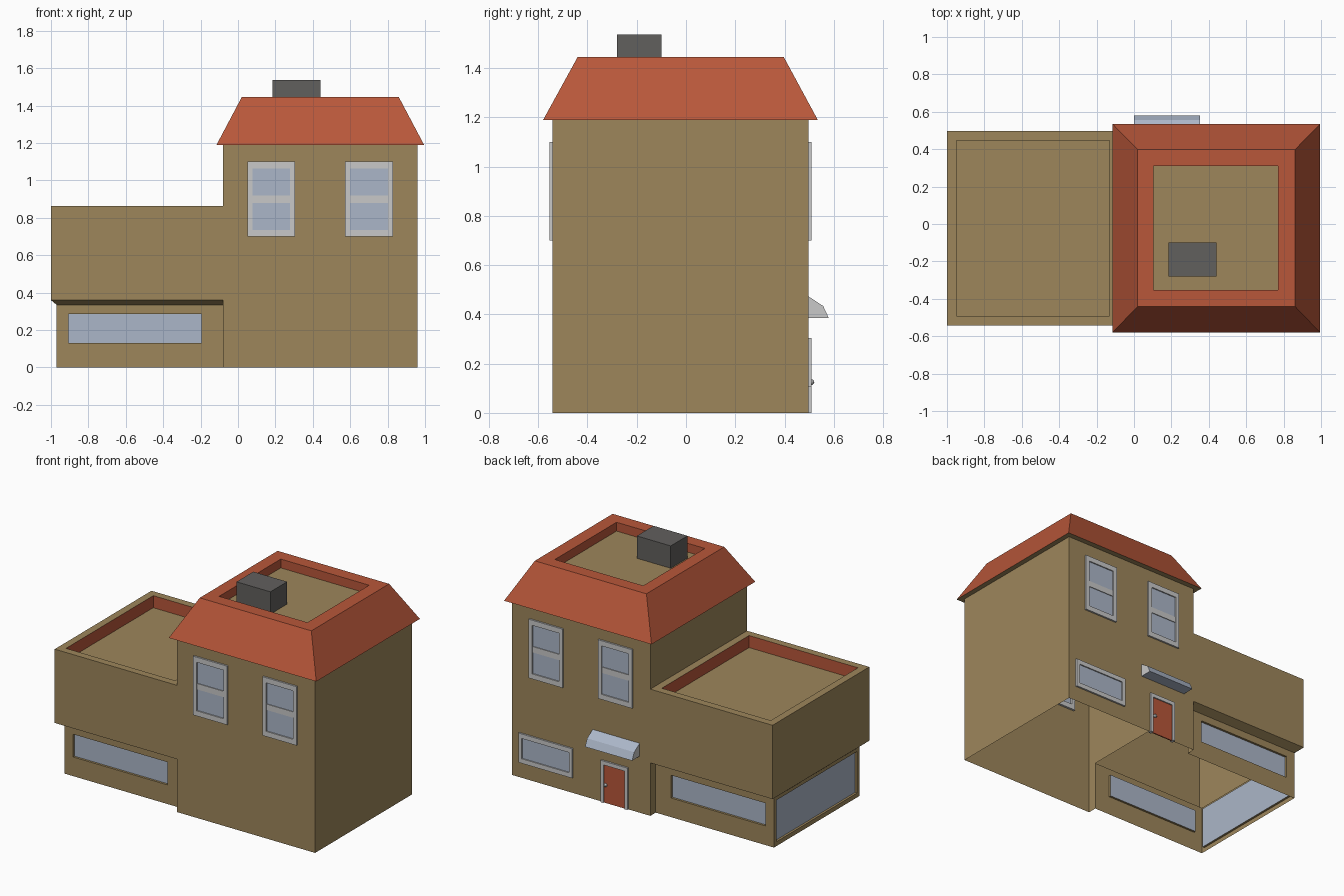
import bpy, bmesh
from mathutils import Vector

if "Cube" in bpy.data.objects:
    bpy.data.objects.remove(bpy.data.objects["Cube"])


def mat(name, rgb):
    m = bpy.data.materials.new(name)
    m.diffuse_color = (*rgb, 1)
    m.use_nodes = True
    m.node_tree.nodes["Principled BSDF"].inputs["Base Color"].default_value = m.diffuse_color
    return m


WALL = mat("tan_wall", (0.34, 0.24, 0.105))
RED = mat("brick_red", (0.48, 0.095, 0.042))
GLASS = mat("pale_blue_glass", (0.41, 0.47, 0.58))
FRAME = mat("light_grey_frame", (0.58, 0.58, 0.58))
DARK = mat("chimney_grey", (0.12, 0.115, 0.11))


def finish(name, bm, mats):
    me = bpy.data.meshes.new(name)
    bm.to_mesh(me)
    bm.free()
    for m in mats:
        me.materials.append(m)
    ob = bpy.data.objects.new(name, me)
    bpy.context.collection.objects.link(ob)
    return ob


def loft(rects, band_mats, cap=None):
    """Stack of rectangles (x0, x1, y0, y1, z) joined by quads."""
    bm = bmesh.new()
    rings = [[bm.verts.new(p) for p in ((a, c, z), (b, c, z), (b, d, z), (a, d, z))]
             for a, b, c, d, z in rects]
    for lo, hi, mi in zip(rings, rings[1:], band_mats):
        for i in range(4):
            j = (i + 1) % 4
            bm.faces.new((lo[i], lo[j], hi[j], hi[i])).material_index = mi
    if cap is not None:
        bm.faces.new(rings[-1]).material_index = cap
    bm.normal_update()
    return bm


def wall_face(bm, direction, zmax):
    """Upright face pointing in the direction, with its centre below zmax."""
    return next(f for f in bm.faces if f.normal.dot(Vector(direction)) > 0.99
                and f.calc_center_median().z < zmax)


def punch(bm, face, u0, u1, z0, z1, depth=0.0, mi=None):
    """Inset a rectangle in a wall; recess it as a pane, or leave it open."""
    ax = 0 if abs(face.normal.y) > 0.5 else 1
    n = face.normal.copy()
    c = face.calc_center_median()
    bmesh.ops.inset_individual(bm, faces=[face], thickness=0.01)
    for v in face.verts:
        v.co[ax] = u0 if v.co[ax] < c[ax] else u1
        v.co.z = z0 if v.co.z < c.z else z1
    if mi is None:
        bmesh.ops.delete(bm, geom=[face], context='FACES_ONLY')
        return
    new = bmesh.ops.extrude_discrete_faces(bm, faces=[face])["faces"][0]
    for v in new.verts:
        v.co -= n * depth
    new.material_index = mi


def boxes(name, items, mats):
    """Joined boxes given as (x0, x1, y0, y1, z0, z1, material index)."""
    bm = bmesh.new()
    for x0, x1, y0, y1, z0, z1, mi in items:
        vs = bmesh.ops.create_cube(bm, size=1)["verts"]
        for v in vs:
            v.co = Vector((x1 if v.co.x > 0 else x0, y1 if v.co.y > 0 else y0,
                           z1 if v.co.z > 0 else z0))
        for f in {f for v in vs for f in v.link_faces}:
            f.material_index = mi
    return finish(name, bm, mats)


Y0, Y1 = -0.542, 0.498            # front and back walls
LY0, LY1 = -0.48, 0.44            # inset lower wing walls

# tower walls: open below, open towards the lower wing
bm = loft([(-0.08, 0.96, Y0, Y1, 0), (-0.08, 0.96, Y0, Y1, 1.19)], [0])
punch(bm, wall_face(bm, (-1, 0, 0), 1), LY0, LY1, 0, 0.335)
bmesh.ops.delete(bm, geom=[f for f in bm.faces if f.calc_area() < 1e-6],
                 context='FACES_ONLY')
finish("tower_walls", bm, [WALL])

# hipped roof with sunken flat top
bm = loft([(-0.08, 0.96, Y0, Y1, 1.19), (-0.115, 0.995, -0.58, 0.535, 1.19),
           (0.02, 0.86, -0.44, 0.397, 1.445), (0.105, 0.77, -0.353, 0.31, 1.445),
           (0.105, 0.77, -0.353, 0.31, 1.385)], [0, 1, 1, 1], 0)
finish("tower_roof", bm, [WALL, RED])

boxes("chimney", [(0.185, 0.44, -0.28, -0.10, 1.385, 1.537, 0)], [DARK])

# side wing: inset lower storey, sloped soffit, upper storey, parapet roof
bm = loft([(-0.97, -0.08, LY0, LY1, 0), (-0.97, -0.08, LY0, LY1, 0.335),
           (-1.0, -0.08, Y0, Y1, 0.36), (-1.0, -0.08, Y0, Y1, 0.862),
           (-0.95, -0.13, -0.492, 0.446, 0.862),
           (-0.95, -0.13, -0.492, 0.446, 0.78)], [0, 0, 0, 0, 1], 0)
bmesh.ops.delete(bm, geom=[f for f in bm.faces if f.normal.x > 0.99 and
                           f.calc_center_median().x > -0.1 and
                           f.calc_center_median().z < 0.345], context='FACES_ONLY')
for d, u0, u1, z0, z1 in (((0, -1, 0), -0.905, -0.195, 0.13, 0.285),
                          ((0, 1, 0), -0.905, -0.195, 0.13, 0.285),
                          ((-1, 0, 0), -0.455, 0.415, 0.03, 0.312)):
    punch(bm, wall_face(bm, d, 0.3), u0, u1, z0, z1, 0.015, 2)
finish("side_wing", bm, [WALL, RED, GLASS])


def framed(name, x0, x1, z0, z1, side, b=0.027, mid=False, sill=True, pane=GLASS):
    """Frame bars standing 0.012 proud of the wall with a pane inside."""
    w = Y0 if side < 0 else Y1
    ya, yb = sorted((w + side * 0.012, w - side * 0.015))
    pa, pb = sorted((w + side * 0.004, w - side * 0.004))
    zb = z0 + b * 1.3 if sill else z0
    zt = z1 - b * 1.3
    items = [(x0, x0 + b, ya, yb, z0, z1, 0), (x1 - b, x1, ya, yb, z0, z1, 0),
             (x0 + b, x1 - b, ya, yb, zt, z1, 0),
             (x0 + b, x1 - b, pa, pb, zb, zt, 1)]
    if sill:
        items.append((x0 + b, x1 - b, ya, yb, z0, zb, 0))
    if mid:
        zm = (z0 + z1) / 2
        ma, mb = sorted((w + side * 0.009, w - side * 0.015))
        items.append((x0 + b, x1 - b, ma, mb, zm - 0.02, zm + 0.02, 0))
    boxes(name, items, [FRAME, pane])


# upper sash windows, front and back
for label, side in (("front", -1), ("back", 1)):
    for i, x in enumerate((0.05, 0.572)):
        framed(f"{label}_sash_window_{i + 1}", x, x + 0.256, 0.70, 1.10, side, mid=True)

# ground floor window, door and knob at the back
framed("back_ground_window", 0.50, 0.905, 0.105, 0.305, 1, b=0.024)
framed("back_door", 0.085, 0.285, 0, 0.285, 1, b=0.02, sill=False, pane=RED)
bm = bmesh.new()
bmesh.ops.create_icosphere(bm, subdivisions=2, radius=0.012)
bmesh.ops.translate(bm, verts=bm.verts, vec=(0.25, Y1 + 0.011, 0.125))
finish("door_knob", bm, [FRAME])

# awning over the door: extruded profile with grey ends
bm = bmesh.new()
prof = [(Y1 - 0.004, 0.385), (0.58, 0.385), (0.557, 0.434), (Y1 - 0.004, 0.475)]
end = bm.faces.new([bm.verts.new((0.0, y, z)) for y, z in prof])
ext = bmesh.ops.extrude_face_region(bm, geom=[end])["geom"]
for v in ext:
    if isinstance(v, bmesh.types.BMVert):
        v.co.x = 0.354
if end.is_valid and not any(f is not end and abs(f.calc_center_median().x) < 1e-5
                            for f in bm.faces) is False:
    pass
bmesh.ops.recalc_face_normals(bm, faces=bm.faces)
for f in bm.faces:
    f.material_index = 1 if abs(f.normal.x) > 0.9 else 0
finish("door_awning", bm, [GLASS, FRAME])
